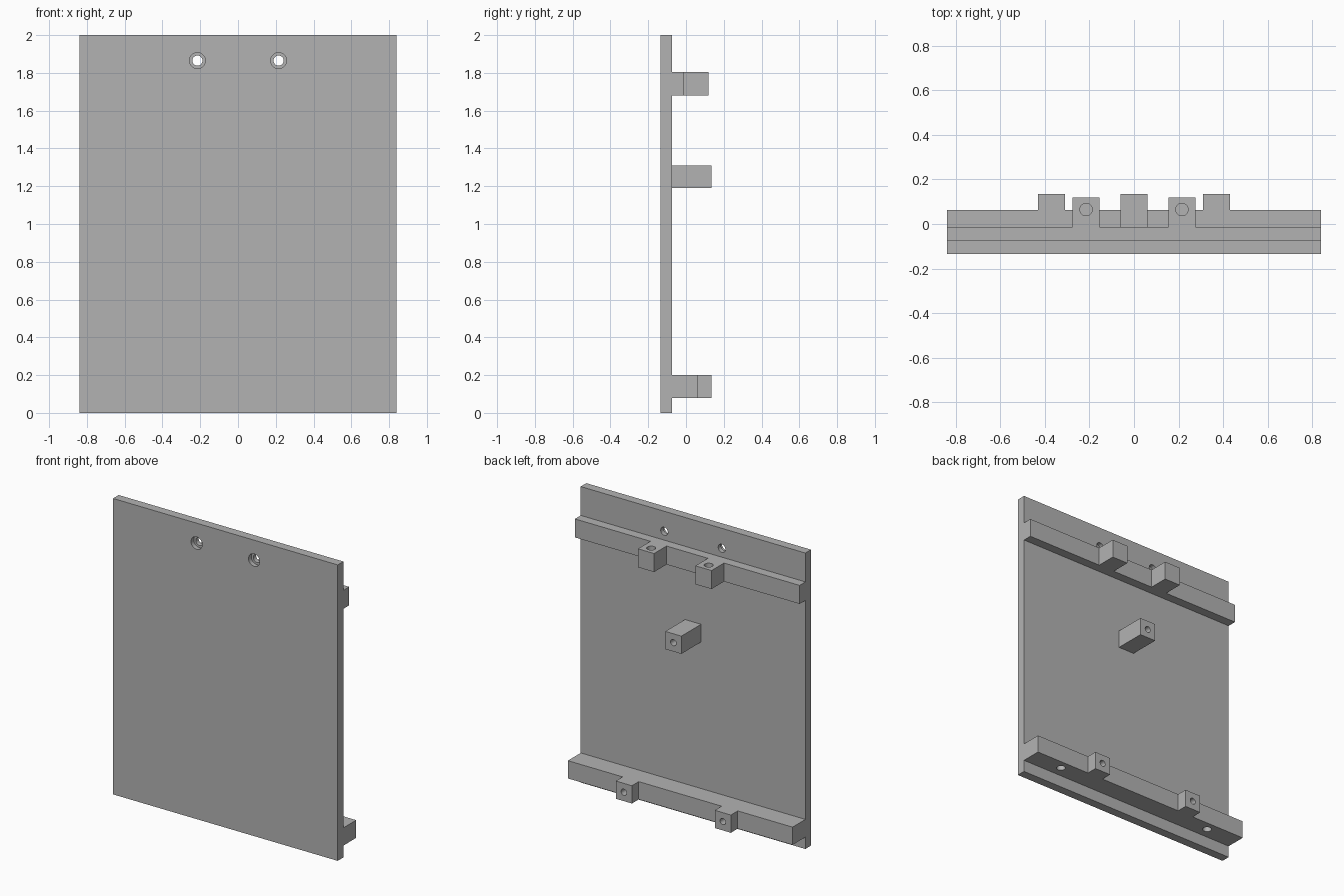
import bpy, bmesh, math
from mathutils import Matrix, Vector

cube = bpy.data.objects.get("Cube")
if cube:
    bpy.data.objects.remove(cube, do_unlink=True)

GREY = (0.45, 0.45, 0.45, 1.0)
grey = bpy.data.materials.new("plain grey")
grey.use_nodes = True
grey.diffuse_color = GREY
grey.node_tree.nodes["Principled BSDF"].inputs["Base Color"].default_value = GREY

HALF_W = 0.84
BACK = 0.135          # rearmost plane
PANEL_BACK = -0.075   # rear face of the panel


def make_object(name, bm):
    bmesh.ops.recalc_face_normals(bm, faces=bm.faces)
    mesh = bpy.data.meshes.new(name)
    bm.to_mesh(mesh)
    bm.free()
    mesh.materials.append(grey)
    obj = bpy.data.objects.new(name, mesh)
    bpy.context.collection.objects.link(obj)
    return obj


def prism(name, outline, z0, z1):
    """Extrude an xy outline from z0 up to z1."""
    bm = bmesh.new()
    face = bm.faces.new([bm.verts.new((x, y, z0)) for x, y in outline])
    top = bmesh.ops.extrude_face_region(bm, geom=[face])["geom"]
    verts = [v for v in top if isinstance(v, bmesh.types.BMVert)]
    bmesh.ops.translate(bm, verts=verts, vec=(0, 0, z1 - z0))
    return make_object(name, bm)


def box(name, half_w, y0, y1, z0, z1):
    outline = [(-half_w, y0), (half_w, y0), (half_w, y1), (-half_w, y1)]
    return prism(name, outline, z0, z1)


def rail(name, depth, lug_x, lug_back, z0, z1):
    """Full-width bar with two lugs mirrored about the centre."""
    inner, outer = lug_x - 0.06, lug_x + 0.06
    right = [(inner, depth), (inner, lug_back), (outer, lug_back),
             (outer, depth), (HALF_W, depth), (HALF_W, PANEL_BACK)]
    left = [(-x, y) for x, y in reversed(right)]
    return prism(name, left + right, z0, z1)


def drill(obj, start, end, radius):
    """Cut a round hole between two points."""
    a, b = Vector(start), Vector(end)
    axis = b - a
    bm = bmesh.new()
    place = Matrix.Translation((a + b) / 2) @ axis.to_track_quat("Z", "Y").to_matrix().to_4x4()
    bmesh.ops.create_cone(bm, cap_ends=True, segments=32, radius1=radius,
                          radius2=radius, depth=axis.length, matrix=place)
    cutter = make_object("drill_cutter", bm)
    cutter.hide_render = True
    cut = obj.modifiers.new("hole", "BOOLEAN")
    cut.operation = "DIFFERENCE"
    cut.solver = "EXACT"
    cut.object = cutter
    bpy.context.view_layer.objects.active = obj
    bpy.ops.object.modifier_apply(modifier=cut.name)
    bpy.data.objects.remove(cutter, do_unlink=True)


# Main parts
panel = box("front_panel", HALF_W, -BACK, PANEL_BACK, 0, 2)
top_rail = rail("top_rail", -0.013, 0.215, 0.12, 1.68, 1.805)
bottom_rail = rail("bottom_rail", 0.062, 0.37, BACK, 0.08, 0.2)
post = box("centre_post", 0.06, PANEL_BACK, BACK, 1.19, 1.31)

for s in (-1, 1):
    # Counterbored through holes in the panel
    drill(panel, (s * 0.215, -0.2, 1.865), (s * 0.215, 0, 1.865), 0.027)
    drill(panel, (s * 0.215, -0.2, 1.865), (s * 0.215, -0.105, 1.865), 0.042)
    # Blind holes in the rails
    drill(top_rail, (s * 0.215, 0.065, 1.9), (s * 0.215, 0.065, 1.72), 0.028)
    drill(bottom_rail, (s * 0.37, 0.2, 0.14), (s * 0.37, 0.04, 0.14), 0.021)
    drill(bottom_rail, (s * 0.6, 0, 0), (s * 0.6, 0, 0.16), 0.028)
drill(post, (0, 0.2, 1.25), (0, 0.04, 1.25), 0.021)

# Smooth hole walls, crisp edges
for obj in (panel, top_rail, bottom_rail, post):
    bpy.ops.object.select_all(action="DESELECT")
    obj.select_set(True)
    bpy.context.view_layer.objects.active = obj
    bpy.ops.object.shade_smooth_by_angle(angle=math.radians(30))
